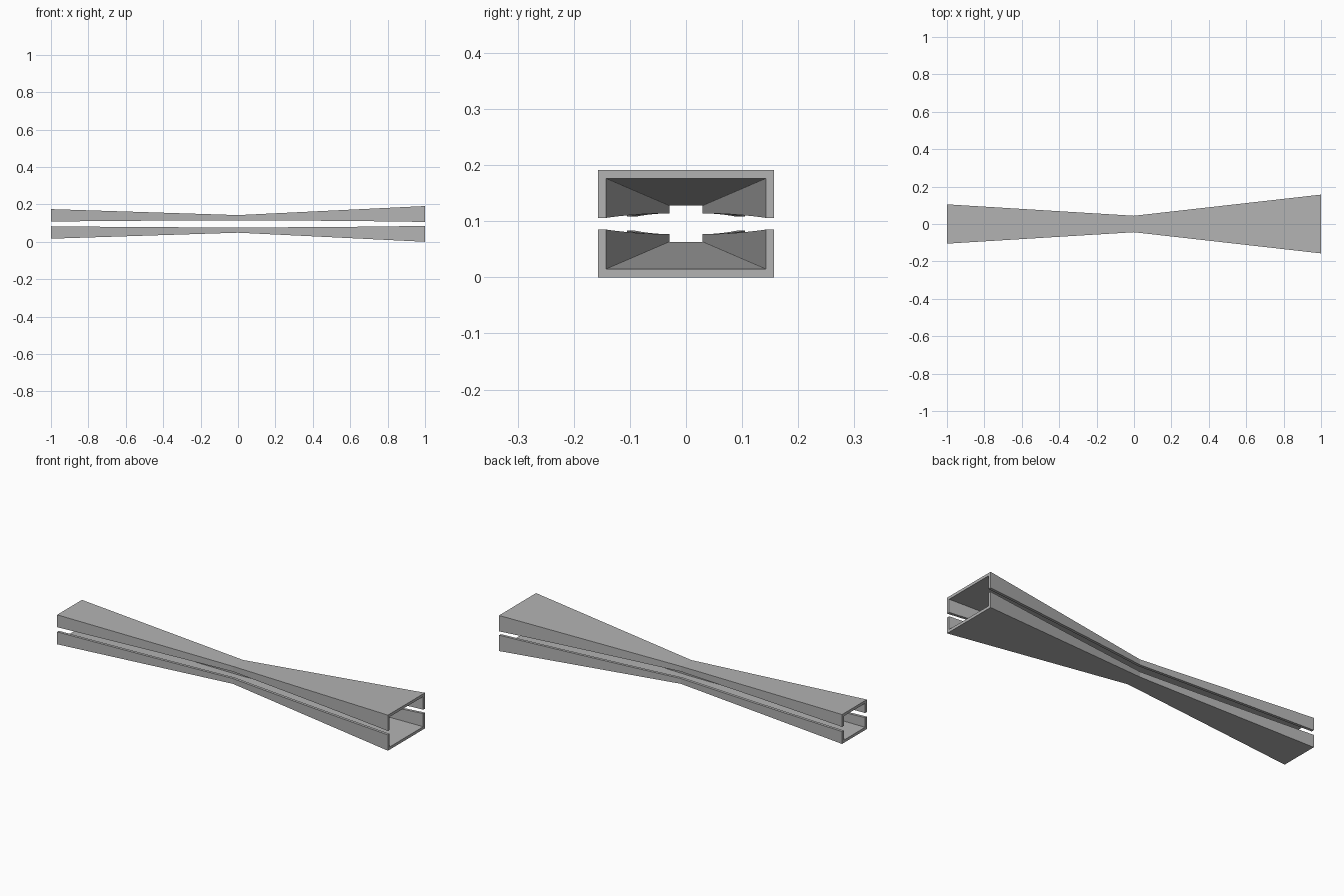
import bpy
import bmesh

if "Cube" in bpy.data.objects:
    bpy.data.objects.remove(bpy.data.objects["Cube"], do_unlink=True)

MID_Z = 0.0955
WALL = 0.0148
STEPS = 6

grey = bpy.data.materials.new("plain grey")
grey.use_nodes = True
colour = (0.45, 0.45, 0.45, 1)
grey.diffuse_color = colour
grey.node_tree.nodes["Principled BSDF"].inputs["Base Color"].default_value = colour

# Half width, half height and half slot at the left end, waist and right end
LEFT, WAIST, RIGHT = (0.105, 0.079, 0.0125), (0.044, 0.047, 0.0185), (0.157, 0.0955, 0.0105)


def station(t):
    """Sizes at x = t: straight flare, with a gently curved slot."""
    end = LEFT if t < 0 else RIGHT
    f = abs(t)
    w, h = (WAIST[i] + (end[i] - WAIST[i]) * f for i in (0, 1))
    slot = WAIST[2] + (end[2] - WAIST[2]) * f * f
    return w, h, slot


def channel(name, side):
    """Flared U channel lofted along x; side is +1 for upper, -1 for lower."""
    bm = bmesh.new()
    rings = []
    for k in range(-STEPS, STEPS + 1):
        t = k / STEPS
        w, h, s = station(t)
        wi, hi = w - WALL, h - WALL
        outline = [(-w, s), (-w, h), (w, h), (w, s),
                   (wi, s), (wi, hi), (-wi, hi), (-wi, s)]
        rings.append([bm.verts.new((t, y, MID_Z + side * z)) for y, z in outline])
    for a, b in zip(rings, rings[1:]):
        for i in range(8):
            j = (i + 1) % 8
            bm.faces.new((a[i], a[j], b[j], b[i]))
    # End caps: two walls and the web
    for r in (rings[0], rings[-1]):
        for quad in ((0, 1, 6, 7), (1, 2, 5, 6), (2, 3, 4, 5)):
            bm.faces.new([r[i] for i in quad])
    bmesh.ops.recalc_face_normals(bm, faces=bm.faces)
    mesh = bpy.data.meshes.new(name)
    bm.to_mesh(mesh)
    bm.free()
    mesh.materials.append(grey)
    bpy.context.collection.objects.link(bpy.data.objects.new(name, mesh))


channel("upper_channel", 1)
channel("lower_channel", -1)
